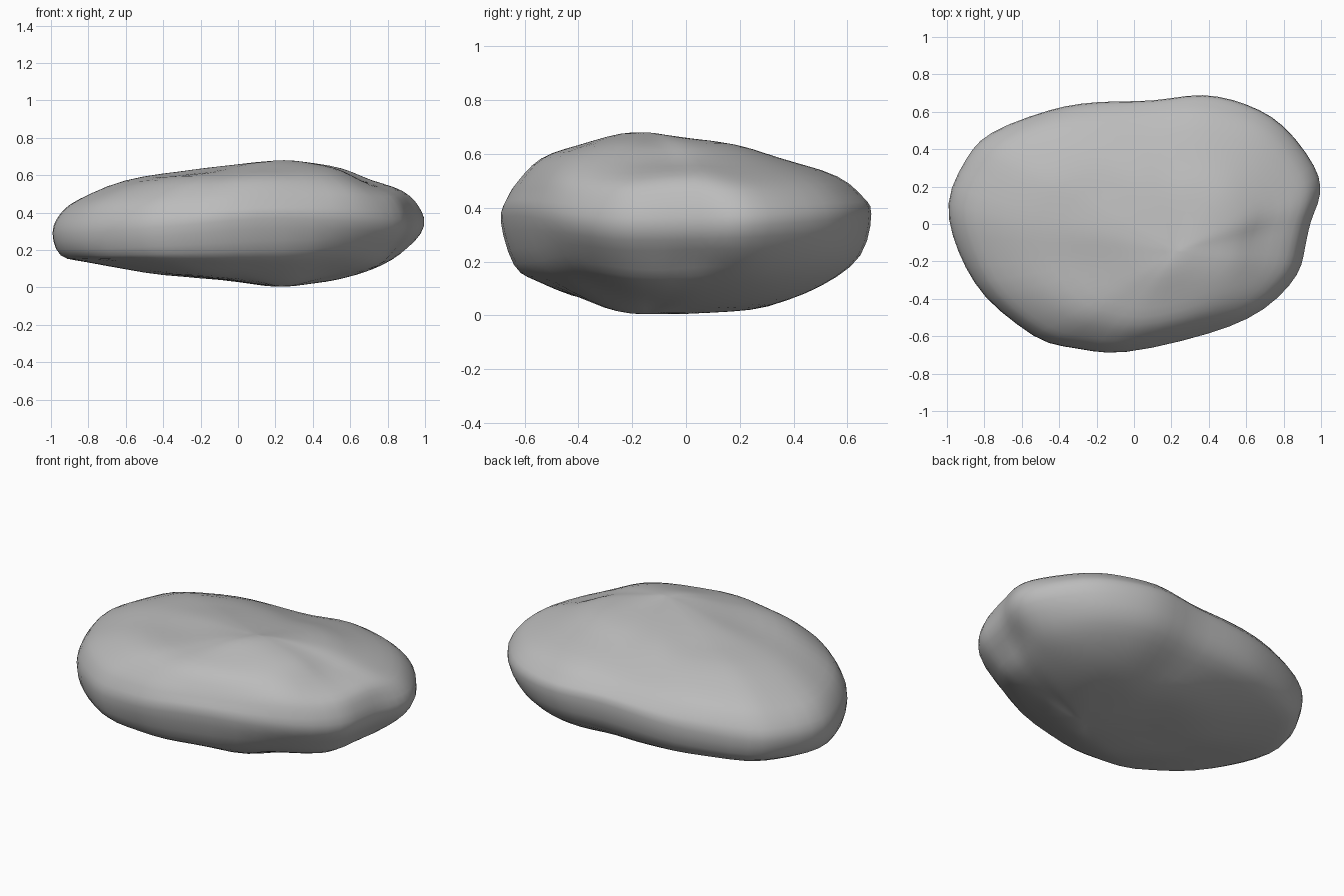
import bpy, bmesh, math
from mathutils import Vector, noise

cube = bpy.data.objects.get("Cube")
if cube:
    bpy.data.objects.remove(cube, do_unlink=True)

# Plan outline, counter-clockwise from the +x side
OUTLINE = [(.945, .01), (1, .16), (.97, .31), (.8, .53), (.6, .645), (.37, .695),
           (.1, .66), (-.2, .655), (-.45, .61), (-.77, .49), (-.9, .35),
           (-1, .11), (-.94, -.15), (-.8, -.39), (-.54, -.61), (-.3, -.67),
           (-.05, -.69), (.4, -.59), (.7, -.46), (.88, -.27), (.92, -.12)]
CROWN = Vector((.22, -.15))

# Half sections (reach, height) from crown over the rim to the underside
EAST = [(0, .68), (.15, .677), (.43, .635), (.63, .57), (.86, .505), (.95, .44),
        (1, .32), (.87, .2), (.73, .11), (.4, .055), (.15, .01), (0, .003)]
NORTH = [(0, .68), (.18, .655), (.42, .63), (.6, .585), (.85, .515), (.96, .44),
         (1, .385), (.96, .22), (.78, .11), (.56, .035), (.3, .01), (0, .003)]
WEST = [(0, .68), (.18, .66), (.43, .615), (.68, .57), (.89, .47), (.965, .39),
        (1, .29), (.965, .165), (.85, .14), (.6, .085), (.35, .055), (0, .003)]
SOUTH = [(0, .68), (.18, .675), (.46, .63), (.74, .585), (.88, .51), (.95, .45),
         (1, .38), (.88, .19), (.7, .125), (.46, .065), (.2, .012), (0, .003)]

# Shallow hollows and swells: centre, radius, push
DENTS = [((-.2, -.25, .62), .25, (0, 0, -.012)),
         ((-.6, -.5, .27), .2, (0, .015, 0)),
         ((.05, .5, .57), .25, (0, 0, -.012)),
         ((.82, .1, .17), .2, (-.02, 0, .015)),
         ((.85, -.03, .5), .2, (.01, 0, .015)),
         ((.5, -.38, .58), .3, (.005, -.005, .02)),
         ((-.5, .35, .57), .4, (0, 0, .015)),
         ((.6, -.4, .13), .35, (-.01, .01, .03))]


def spline(points, u, closed=False):
    """Smooth curve through the points, at index position u."""
    n = len(points)
    i = math.floor(u) if closed else min(int(u), n - 2)
    f = u - i
    pick = (lambda k: k % n) if closed else (lambda k: max(0, min(n - 1, k)))
    a, b, c, d = (Vector(points[pick(i + k)]) for k in (-1, 0, 1, 2))
    return b + f / 2 * (c - a + f * (2 * a - 5 * b + 4 * c - d
                                     + f * (3 * (b - c) + d - a)))


def rock_point(u, v):
    spoke = spline(OUTLINE, u, True) - CROWN
    c, s = spoke.normalized()
    parts = ((EAST, max(c, 0)), (NORTH, max(s, 0)),
             (WEST, max(-c, 0)), (SOUTH, max(-s, 0)))
    reach, z = sum((spline(p, v) * w * w for p, w in parts), Vector((0, 0)))
    p = (CROWN + spoke * reach).to_3d()
    p.z = z
    # Uneven stone surface, calm at the poles and at the rim
    bump = noise.noise(p * 4) * .012 * min(1, v, 11 - v, .3 + abs(v - 6) / 3)
    p += Vector((p.x * .4, p.y * .4, p.z - .33)).normalized() * bump
    for centre, radius, push in DENTS:
        fall = max(0, 1 - ((p - Vector(centre)).length / radius) ** 2)
        p += Vector(push) * fall * fall
    return p


# Stone body: rings of meridians closed by fans at crown and base
SIDES, RINGS = 63, 33
bm = bmesh.new()
crown = bm.verts.new(rock_point(0, 0))
base = bm.verts.new(rock_point(0, 11))
rings = [[bm.verts.new(rock_point(i * len(OUTLINE) / SIDES, j * 11 / RINGS))
          for i in range(SIDES)] for j in range(1, RINGS)]
for i in range(SIDES):
    k = (i + 1) % SIDES
    bm.faces.new((crown, rings[0][i], rings[0][k]))
    bm.faces.new((base, rings[-1][k], rings[-1][i]))
    for upper, lower in zip(rings, rings[1:]):
        bm.faces.new((upper[i], lower[i], lower[k], upper[k]))

# Soften the surface lightly
for _ in range(2):
    bmesh.ops.smooth_vert(bm, verts=bm.verts, factor=.5,
                          use_axis_x=True, use_axis_y=True, use_axis_z=True)
bmesh.ops.recalc_face_normals(bm, faces=bm.faces)

mesh = bpy.data.meshes.new("rock")
bm.to_mesh(mesh)
bm.free()
rock = bpy.data.objects.new("rock", mesh)
bpy.context.collection.objects.link(rock)

# Plain grey stone
stone = bpy.data.materials.new("stone_grey")
stone.use_nodes = True
GREY = (.5, .5, .5, 1)
stone.diffuse_color = GREY
shader = stone.node_tree.nodes["Principled BSDF"]
shader.inputs["Base Color"].default_value = GREY
shader.inputs["Roughness"].default_value = .9
mesh.materials.append(stone)
mesh.shade_smooth()
